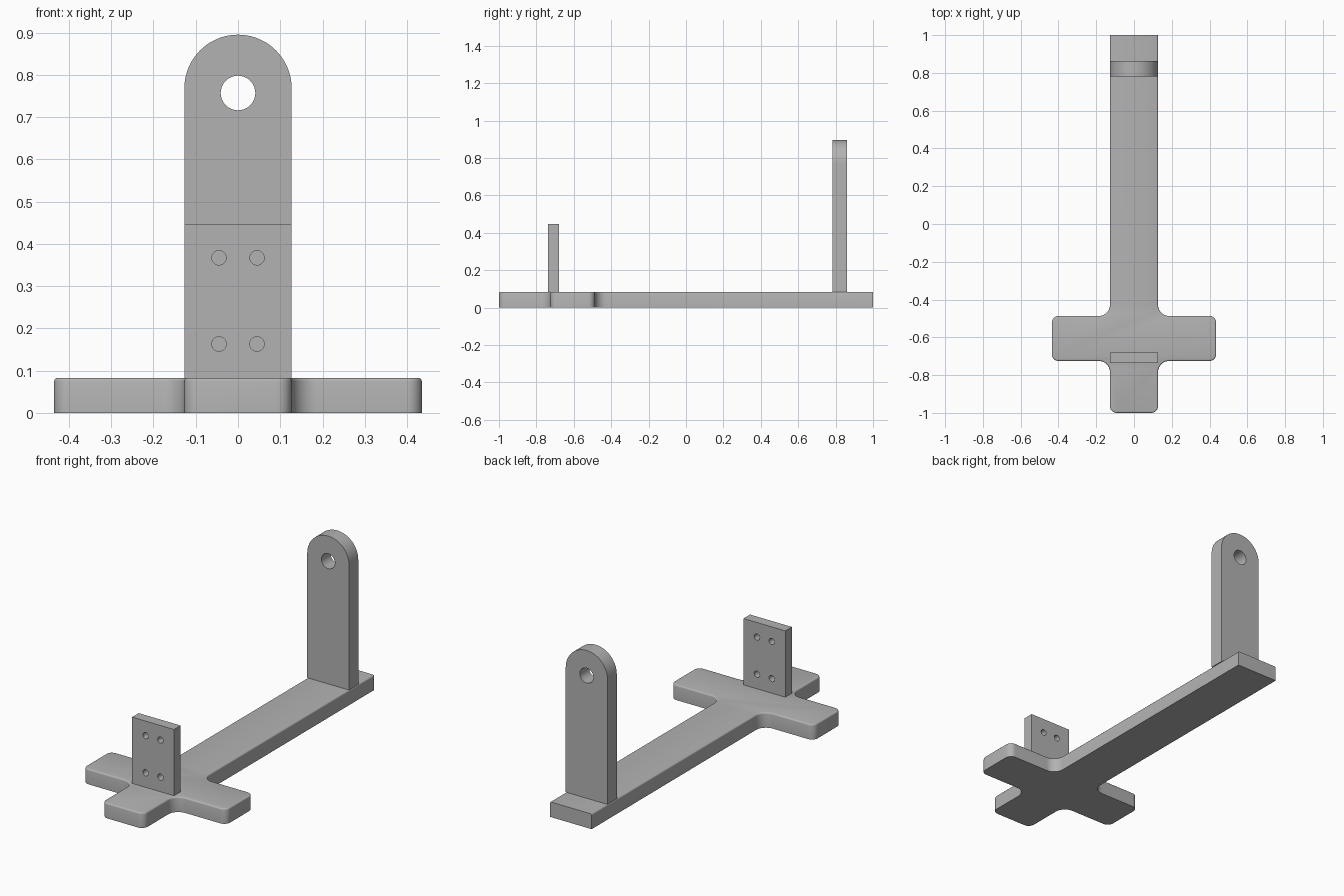
import bpy
import bmesh
import math
from mathutils import Vector, Matrix

cube = bpy.data.objects.get("Cube")
if cube:
    bpy.data.objects.remove(cube, do_unlink=True)

HALF = 0.127      # half width of the beam and both uprights
BASE_TOP = 0.083

grey = bpy.data.materials.new("plain grey")
grey.use_nodes = True
GREY = (0.45, 0.45, 0.45, 1)
grey.diffuse_color = GREY
grey.node_tree.nodes["Principled BSDF"].inputs["Base Color"].default_value = GREY


def rounded(corners, steps=10):
    """Replace each (x, y, radius) right-angle corner by a tangent arc."""
    points = []
    for i, (x, y, r) in enumerate(corners):
        p = Vector((x, y))
        if r == 0:
            points.append(p)
            continue
        a = (Vector(corners[i - 1][:2]) - p).normalized()
        b = (Vector(corners[(i + 1) % len(corners)][:2]) - p).normalized()
        centre = p + (a + b) * r
        for k in range(steps + 1):
            t = math.pi / 2 * k / steps
            points.append(centre - b * r * math.cos(t) - a * r * math.sin(t))
    return points


def prism(name, points, depth, rim=0):
    """Extrude an outline upwards; optionally round its top rim."""
    bm = bmesh.new()
    face = bm.faces.new([bm.verts.new((p[0], p[1], 0)) for p in points])
    top = bmesh.ops.extrude_face_region(bm, geom=[face])["geom"]
    verts = [g for g in top if isinstance(g, bmesh.types.BMVert)]
    bmesh.ops.translate(bm, verts=verts, vec=(0, 0, depth))
    bmesh.ops.recalc_face_normals(bm, faces=bm.faces)
    if rim:
        # the square back end keeps its sharp edge
        edges = [e for e in bm.edges
                 if all(v.co.z > depth / 2 for v in e.verts)
                 and not all(v.co.y > 0.99 for v in e.verts)]
        bmesh.ops.bevel(bm, geom=edges, offset=rim, segments=3,
                        profile=0.5, affect='EDGES')
    mesh = bpy.data.meshes.new(name)
    bm.to_mesh(mesh)
    bm.free()
    mesh.materials.append(grey)
    obj = bpy.data.objects.new(name, mesh)
    bpy.context.collection.objects.link(obj)
    return obj


def activate(obj):
    bpy.ops.object.select_all(action='DESELECT')
    obj.select_set(True)
    bpy.context.view_layer.objects.active = obj


def circle(x, z, r, n=40):
    return [(x + r * math.cos(2 * math.pi * i / n),
             z + r * math.sin(2 * math.pi * i / n)) for i in range(n)]


def upright(name, outline, front, back, holes):
    """Stand an x-z outline up between two y planes and drill its holes."""
    def stand(obj, y):
        obj.data.transform(Matrix.Translation((0, y, 0))
                           @ Matrix.Rotation(math.pi / 2, 4, 'X'))
    plate = prism(name, outline, back - front)
    stand(plate, back)
    activate(plate)
    for hole in holes:
        drill = prism("hole_cutter", circle(*hole), back - front + 0.1)
        drill.hide_render = True
        stand(drill, back + 0.05)
        cut = plate.modifiers.new("hole", 'BOOLEAN')
        cut.operation = 'DIFFERENCE'
        cut.solver = 'EXACT'
        cut.object = drill
        bpy.ops.object.modifier_apply(modifier=cut.name)
        bpy.data.objects.remove(drill, do_unlink=True)
    return plate


# Cross-shaped base: right half of the outline, mirrored for the left
ARM, OUT, IN = 0.435, 0.035, 0.06
half = [(HALF, -1, OUT), (HALF, -0.725, IN), (ARM, -0.725, OUT),
        (ARM, -0.487, OUT), (HALF, -0.487, IN), (HALF, 1, 0)]
outline = half + [(-x, y, r) for x, y, r in reversed(half)]
base = prism("base", rounded(outline), BASE_TOP, rim=0.008)

# Short front plate with four screw holes
TOP = 0.447
front_plate = upright(
    "front_plate",
    [(-HALF, BASE_TOP), (HALF, BASE_TOP), (HALF, TOP), (-HALF, TOP)],
    -0.737, -0.68,
    [(x, z, 0.017) for x in (-0.045, 0.045) for z in (0.163, 0.367)])

# Tall back post with a round head and one large hole
ARC = 0.895 - HALF
head = [(HALF * math.cos(math.pi * i / 40), ARC + HALF * math.sin(math.pi * i / 40))
        for i in range(41)]
back_post = upright(
    "back_post",
    [(-HALF, BASE_TOP), (HALF, BASE_TOP)] + head,
    0.782, 0.862, [(0, 0.757, 0.041)])

for part in (base, front_plate, back_post):
    activate(part)
    bpy.ops.object.shade_smooth_by_angle(angle=math.radians(35))
